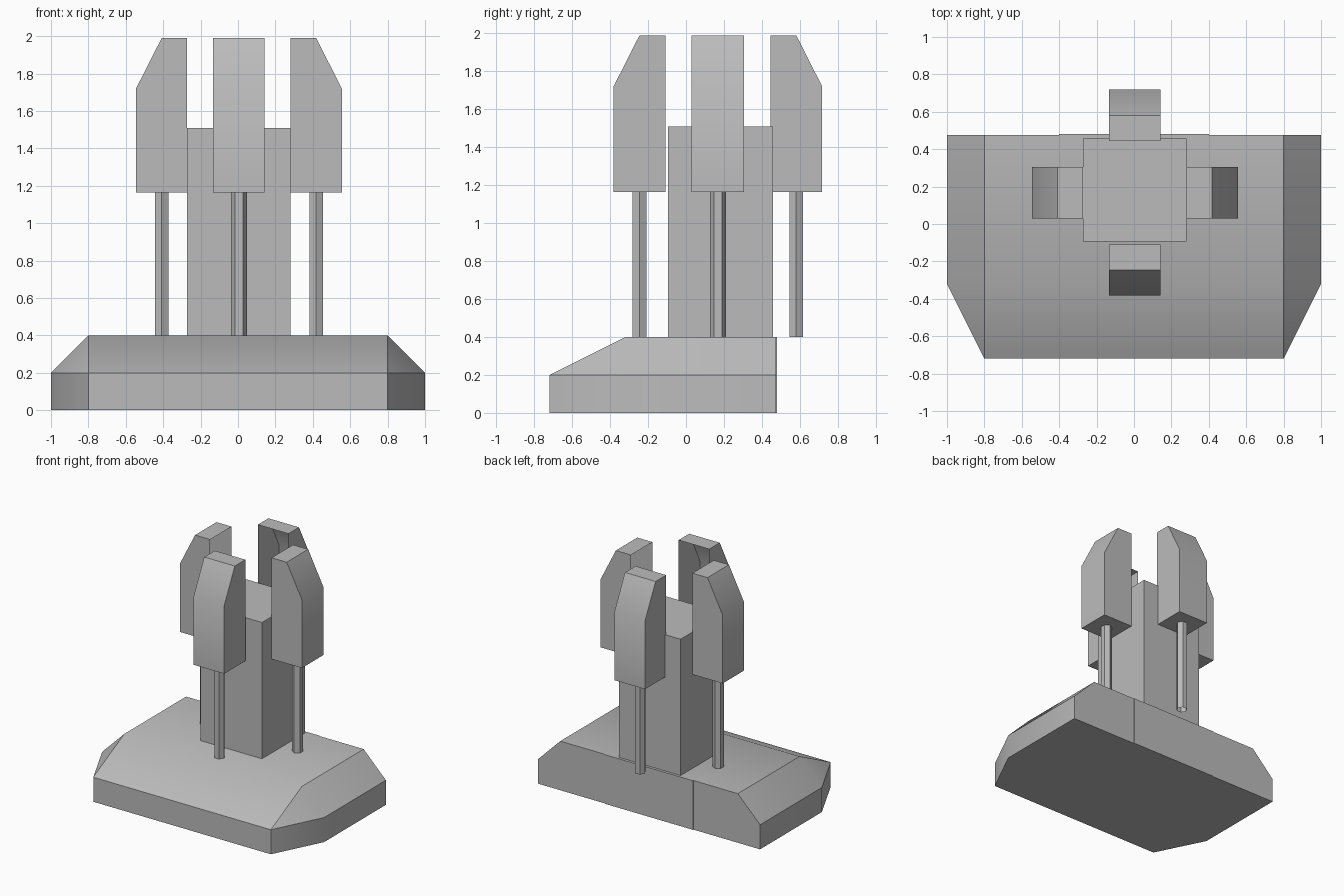
import bpy
import bmesh
import math
from mathutils import Matrix, Vector

if "Cube" in bpy.data.objects:
    bpy.data.objects.remove(bpy.data.objects["Cube"], do_unlink=True)

grey = bpy.data.materials.new("plain grey")
grey.use_nodes = True
grey.diffuse_color = (0.5, 0.5, 0.5, 1)
grey.node_tree.nodes["Principled BSDF"].inputs["Base Color"].default_value = grey.diffuse_color

CENTRE = Vector((0.005, 0.168, 0))


def finish(name, bm, matrix=Matrix()):
    bm.transform(matrix)
    mesh = bpy.data.meshes.new(name)
    bm.to_mesh(mesh)
    bm.free()
    mesh.materials.append(grey)
    obj = bpy.data.objects.new(name, mesh)
    bpy.context.collection.objects.link(obj)
    bpy.ops.object.select_all(action='DESELECT')
    obj.select_set(True)
    bpy.context.view_layer.objects.active = obj
    bpy.ops.object.shade_smooth_by_angle(angle=math.radians(30))
    return obj


def hull(points):
    """Closed convex solid with its flat faces merged."""
    bm = bmesh.new()
    for p in points:
        bm.verts.new(p)
    bmesh.ops.convex_hull(bm, input=bm.verts[:])
    bmesh.ops.dissolve_limit(bm, angle_limit=0.01, verts=bm.verts[:], edges=bm.edges[:])
    bmesh.ops.recalc_face_normals(bm, faces=bm.faces[:])
    return bm


def box(low, high):
    return hull([(x, y, z) for x in (low[0], high[0])
                 for y in (low[1], high[1]) for z in (low[2], high[2])])


# Base: centre slab with a sloping front
profile = [(-0.72, 0), (-0.72, 0.2), (-0.32, 0.4), (0.48, 0.4), (0.48, 0)]
finish("base_centre", hull([(x, y, z) for x in (-0.4, 0.4) for y, z in profile]))

# Base: side slabs with chamfered front corners
outline = [(0.4, -0.72), (0.8, -0.72), (1, -0.32), (1, 0.475), (0.4, 0.475)]
upper = [(0.4, -0.32), (0.8, -0.32), (0.8, 0.475), (0.4, 0.475)]
for side, name in ((1, "left"), (-1, "right")):
    pts = [(side * x, y, z) for z in (0, 0.2) for x, y in outline]
    pts += [(side * x, y, 0.4) for x, y in upper]
    finish("base_" + name, hull(pts))

# Central tower
finish("tower", box((-0.272, -0.094, 0.4), (0.282, 0.458, 1.51)))

# Four pods on hexagonal rods around the tower
pod_profile = [(0.277, 1.165), (0.55, 1.165), (0.55, 1.72), (0.413, 1.99), (0.277, 1.99)]
for i, name in enumerate(("left", "back", "right", "front")):
    place = Matrix.Translation(CENTRE) @ Matrix.Rotation(i * math.pi / 2, 4, 'Z')

    # Pod shell, open towards the tower
    pod = hull([(x, y, z) for x, z in pod_profile for y in (-0.138, 0.138)])
    inner = [f for f in pod.faces if f.normal.x < -0.9]
    bmesh.ops.delete(pod, geom=inner, context='FACES_ONLY')
    finish(name + "_pod", pod, place)

    # Rod, an open tube
    rod = bmesh.new()
    bmesh.ops.create_cone(rod, cap_ends=False, segments=6, radius1=0.042, radius2=0.042,
                          depth=0.77, matrix=Matrix.Translation((0.413, 0, 0.785)))
    finish(name + "_rod", rod, place)
